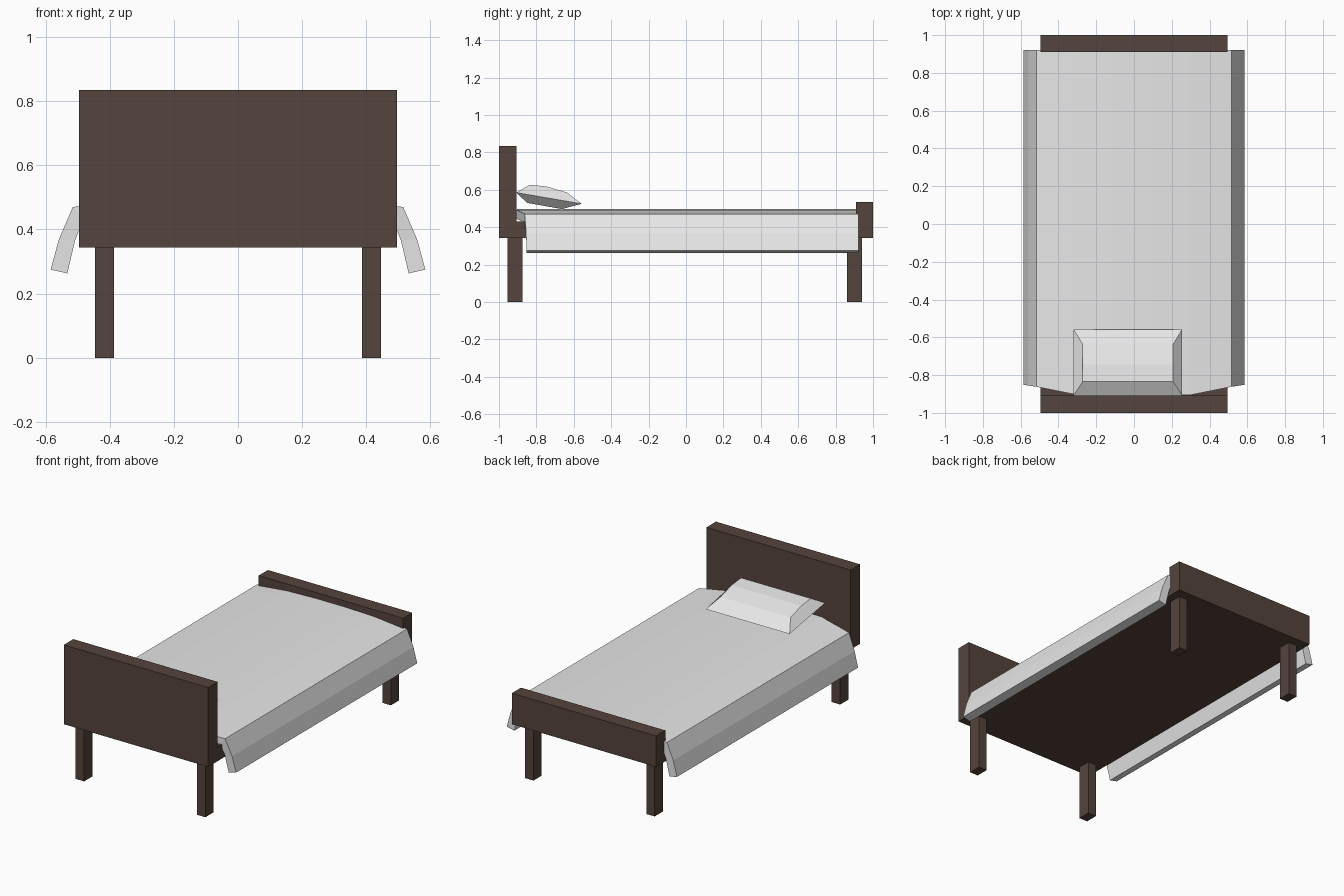
import bpy, bmesh

if "Cube" in bpy.data.objects:
    bpy.data.objects.remove(bpy.data.objects["Cube"])


def material(name, rgb):
    m = bpy.data.materials.new(name)
    m.diffuse_color = (*rgb, 1.0)
    m.use_nodes = True
    m.node_tree.nodes["Principled BSDF"].inputs["Base Color"].default_value = m.diffuse_color
    return m


WOOD = material("dark_brown_wood", (0.09, 0.057, 0.045))
CLOTH = material("white_cloth", (0.8, 0.8, 0.8))


def finish(name, bm, mat):
    bmesh.ops.recalc_face_normals(bm, faces=bm.faces)
    me = bpy.data.meshes.new(name)
    bm.to_mesh(me)
    bm.free()
    me.materials.append(mat)
    ob = bpy.data.objects.new(name, me)
    bpy.context.collection.objects.link(ob)
    return ob


def box(name, x, y, z, mat):
    bm = bmesh.new()
    bmesh.ops.create_cube(bm, size=1)
    for v in bm.verts:
        v.co = [r[0] if c < 0 else r[1] for c, r in zip(v.co, (x, y, z))]
    return finish(name, bm, mat)


# Wooden frame
box("headboard", (-0.495, 0.495), (-1.0, -0.907), (0.343, 0.835), WOOD)
box("footboard", (-0.495, 0.495), (0.91, 1.0), (0.343, 0.535), WOOD)
box("bed_base", (-0.495, 0.495), (-0.907, 0.91), (0.343, 0.43), WOOD)

# Four legs
for end, y in (("head", (-0.955, -0.875)), ("foot", (0.862, 0.942))):
    for side, x in (("left", (-0.445, -0.387)), ("right", (0.387, 0.445))):
        box(f"{end}_{side}_leg", x, y, (0, 0.345), WOOD)

# Blanket: thick draped profile, (x, z, y at the head end) from hem to centre
outer = [(0.584, 0.275, -0.852), (0.558, 0.37, -0.855), (0.515, 0.47, -0.862),
         (0.3, 0.492, -0.905), (0.1, 0.498, -0.902)]
inner = [(0.532, 0.263, -0.852), (0.508, 0.365, -0.855), (0.485, 0.425, -0.865),
         (0.3, 0.445, -0.905), (0.1, 0.45, -0.902)]


def mirrored(half):
    return [(-x, z, y) for x, z, y in half] + half[::-1]


bm = bmesh.new()
rows = []
for layer in (mirrored(outer), mirrored(inner)):
    rows.append([bm.verts.new((x, y, z)) for x, z, y in layer])
    rows.append([bm.verts.new((x, 0.922, z)) for x, z, y in layer])
oh, of, ih, fi = rows
for a, b in ((oh, of), (of, fi), (fi, ih), (ih, oh)):
    for i in range(len(a) - 1):
        bm.faces.new((a[i], a[i + 1], b[i + 1], b[i]))
for i in (0, -1):
    bm.faces.new((oh[i], of[i], fi[i], ih[i]))
finish("blanket", bm, CLOTH)

# Pillow: tilted seam rectangle with inset puffed top and bottom
bm = bmesh.new()
seam_rows = [(-0.907, 0.585), (-0.558, 0.525)]
top_rows = [(-0.835, 0.627), (-0.743, 0.617), (-0.636, 0.585)]
bottom_rows = [(-0.85, 0.53), (-0.663, 0.497)]
x0, x1, inset = -0.32, 0.255, 0.048


def pairs(points, d):
    return [(bm.verts.new((x0 + d, y, z)), bm.verts.new((x1 - d, y, z)))
            for y, z in points]


seam = pairs(seam_rows, 0)
for points in (top_rows, bottom_rows):
    strip = [seam[0]] + pairs(points, inset) + [seam[1]]
    for a, b in zip(strip, strip[1:]):
        bm.faces.new((a[0], a[1], b[1], b[0]))
    for k in (0, 1):
        bm.faces.new([p[k] for p in strip])
finish("pillow", bm, CLOTH)
